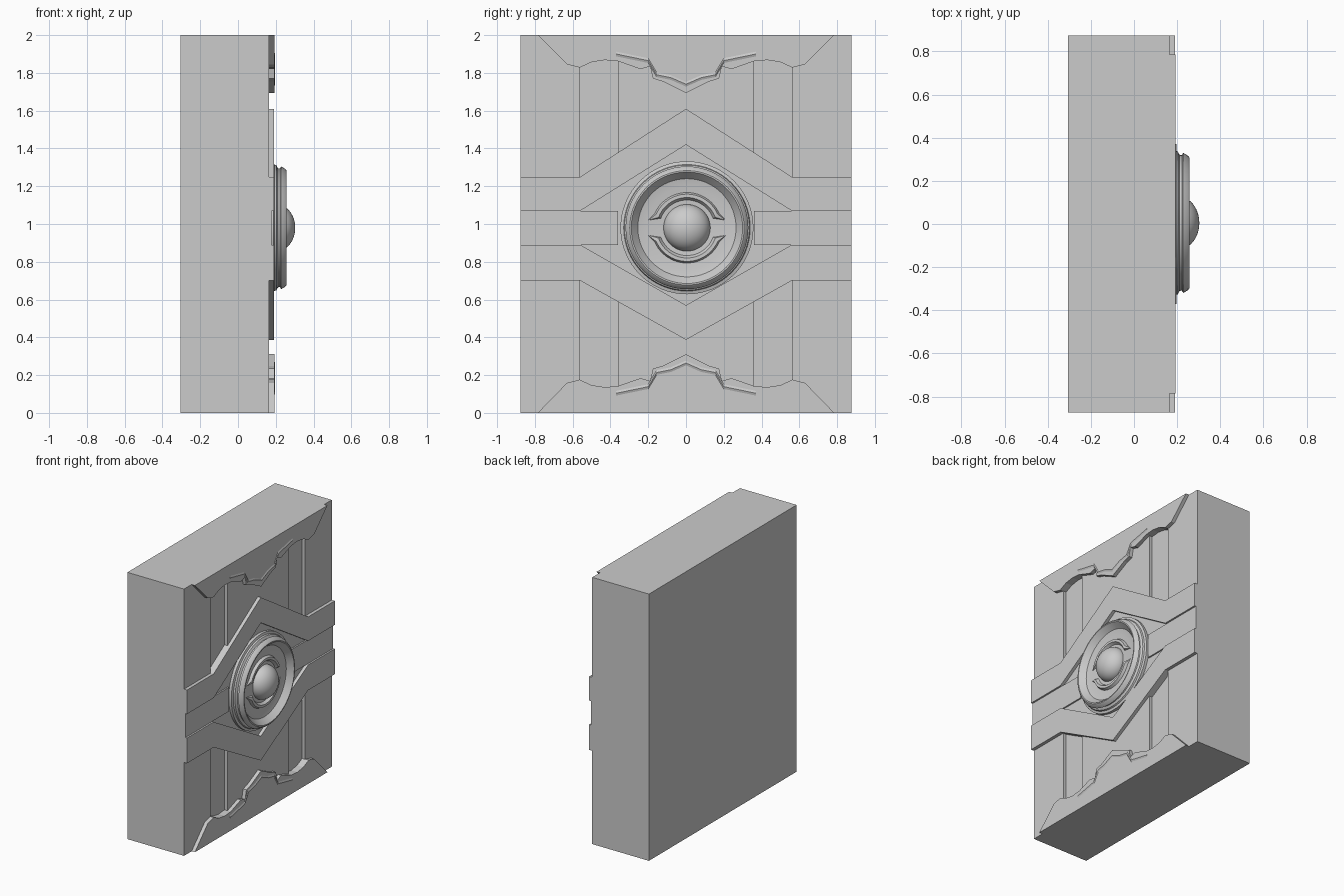
import bpy, bmesh
from math import sin, cos, pi, radians
from mathutils import Vector

if "Cube" in bpy.data.objects:
    bpy.data.objects.remove(bpy.data.objects["Cube"])

FACE = 0.165          # x of the main front face of the slab
CY, CZ = 0.005, 0.98  # medallion centre


def finish(name, bm, smooth=False):
    bmesh.ops.remove_doubles(bm, verts=bm.verts, dist=1e-5)
    bmesh.ops.recalc_face_normals(bm, faces=bm.faces)
    me = bpy.data.meshes.new(name)
    bm.to_mesh(me)
    bm.free()
    ob = bpy.data.objects.new(name, me)
    bpy.context.collection.objects.link(ob)
    if smooth:
        bpy.ops.object.select_all(action='DESELECT')
        ob.select_set(True)
        bpy.context.view_layer.objects.active = ob
        bpy.ops.object.shade_smooth_by_angle(angle=radians(30))
    return ob


def prism(name, pts, direction):
    """Extrude a closed 3D outline along a direction."""
    bm = bmesh.new()
    f = bm.faces.new([bm.verts.new(p) for p in pts])
    r = bmesh.ops.extrude_face_region(bm, geom=[f], use_keep_orig=True)
    moved = [g for g in r['geom'] if isinstance(g, bmesh.types.BMVert)]
    bmesh.ops.translate(bm, verts=moved, vec=direction)
    return finish(name, bm)


def plate(name, yz, x0, x1):
    return prism(name, [(x0, y, z) for y, z in yz], (x1 - x0, 0, 0))


def mirror_y(half):
    """Complete an outline listed from the -y side to the centre line."""
    return half + [(-y, z) for y, z in reversed(half) if abs(y) > 1e-6]


def lathe(name, profile, n=64):
    """Spin (radius, x) points about the medallion axis."""
    bm = bmesh.new()
    rings = [[bm.verts.new((x, CY + r * cos(2 * pi * i / n), CZ + r * sin(2 * pi * i / n)))
              for i in range(n)] for r, x in profile]
    for a, b in zip(rings, rings[1:]):
        for i in range(n):
            j = (i + 1) % n
            bm.faces.new((a[i], a[j], b[j], b[i]))
    bm.faces.new(rings[0])
    bm.faces.new(rings[-1])
    return finish(name, bm, True)


def ridge(name, path, width, x0, height):
    """Low triangular moulding along a (y, z) path."""
    bm = bmesh.new()
    rows = []
    for y, z in path:
        rows.append([bm.verts.new(p) for p in (
            (x0, y, z - width / 2), (x0 + height, y, z), (x0, y, z + width / 2))])
    for a, b in zip(rows, rows[1:]):
        for k in range(3):
            m = (k + 1) % 3
            bm.faces.new((a[k], a[m], b[m], b[k]))
    bm.faces.new(rows[0])
    bm.faces.new(rows[-1])
    return finish(name, bm)


# Slab, with two vertical channels in its decorated face
G = FACE - 0.025
plan = [(-0.305, -0.875), (FACE, -0.875), (FACE, -0.56), (G, -0.56), (G, -0.36), (FACE, -0.36),
        (FACE, 0.36), (G, 0.36), (G, 0.56), (FACE, 0.56), (FACE, 0.875), (-0.305, 0.875)]
prism("slab", [(x, y, 0) for x, y in plan], (0, 0, 2))

# Flat diamond field behind the medallion
plate("diamond_field", mirror_y([(-0.57, 1.08), (0, 1.44)]) + [(0.57, 0.88), (0, 0.56), (-0.57, 0.88)],
      0.12, FACE + 0.001)

# Angled bands above and below the medallion
for name, zo, zpo, zi, zpi in (("upper_band", 1.25, 1.61, 1.07, 1.42),
                               ("lower_band", 0.70, 0.387, 0.89, 0.57)):
    outer = mirror_y([(-0.875, zo), (-0.56, zo), (0, zpo)])
    inner = mirror_y([(-0.875, zi), (-0.56, zi), (0, zpi)])
    plate(name, outer + inner[::-1], G, 0.19)

# Low bars between the bands, left and right
for side, s in (("left", -1), ("right", 1)):
    plate("middle_bar_" + side, [(s * 0.875, 0.89), (s * 0.36, 0.89), (s * 0.36, 1.07), (s * 0.875, 1.07)],
          G, 0.177)

# Shaped trim and faint chevron moulding at the top and bottom
trim = [(-0.785, 2.0), (-0.63, 1.845), (-0.563, 1.828), (-0.50, 1.857), (-0.43, 1.868), (-0.36, 1.862),
        (-0.29, 1.837), (-0.24, 1.82), (-0.19, 1.835), (-0.175, 1.77), (-0.124, 1.755), (0, 1.693)]
chevron = [(-0.37, 1.90), (-0.20, 1.865), (-0.155, 1.79), (-0.08, 1.775), (0, 1.74)]
for name, flip in (("top", False), ("bottom", True)):
    def place(pts):
        return [(y, max(0, 2.004 - z) if flip and z < 2 else (0 if flip else z)) for y, z in pts]
    plate(name + "_trim", mirror_y(place(trim)), G, 0.192)
    ridge(name + "_chevron", mirror_y(place(chevron)), 0.03, 0.191, 0.006)

# Medallion dish with stepped rim
lathe("medallion_dish", [
    (0.352, 0.15), (0.352, 0.187), (0.335, 0.192), (0.331, 0.203), (0.315, 0.212), (0.314, 0.222),
    (0.325, 0.228), (0.312, 0.250), (0.303, 0.257), (0.295, 0.257), (0.260, 0.215), (0.215, 0.206)])

# Pair of crescents with pointed tips around the dome
for name, s in (("upper_crescent", 1), ("lower_crescent", -1)):
    bm = bmesh.new()
    n = 24
    rows = []
    for i in range(n + 1):
        t = i / n
        a_out = radians(24 + 132 * t)
        a_in = radians(20 + 140 * t)
        radii = ((0.188, 0.203, a_out), (0.178, 0.226, a_out), (0.160, 0.226, a_in), (0.145, 0.203, a_in))
        rows.append([bm.verts.new((x, CY + r * cos(a), CZ + s * r * sin(a))) for r, x, a in radii])
    for a, b in zip(rows, rows[1:]):
        for k in range(4):
            m = (k + 1) % 4
            bm.faces.new((a[k], a[m], b[m], b[k]))
    # tips
    for row, sy in ((rows[0], 1), (rows[-1], -1)):
        tip = bm.verts.new((0.206, CY + sy * 0.205, CZ + s * 0.04))
        for k in range(4):
            bm.faces.new((row[k], row[(k + 1) % 4], tip))
    finish(name, bm, True)

# Central dome
bm = bmesh.new()
bmesh.ops.create_uvsphere(bm, u_segments=48, v_segments=24, radius=1)
bmesh.ops.scale(bm, verts=bm.verts, vec=Vector((0.10, 0.124, 0.124)))
bmesh.ops.translate(bm, verts=bm.verts, vec=Vector((0.203, CY, CZ)))
finish("central_dome", bm, True)
